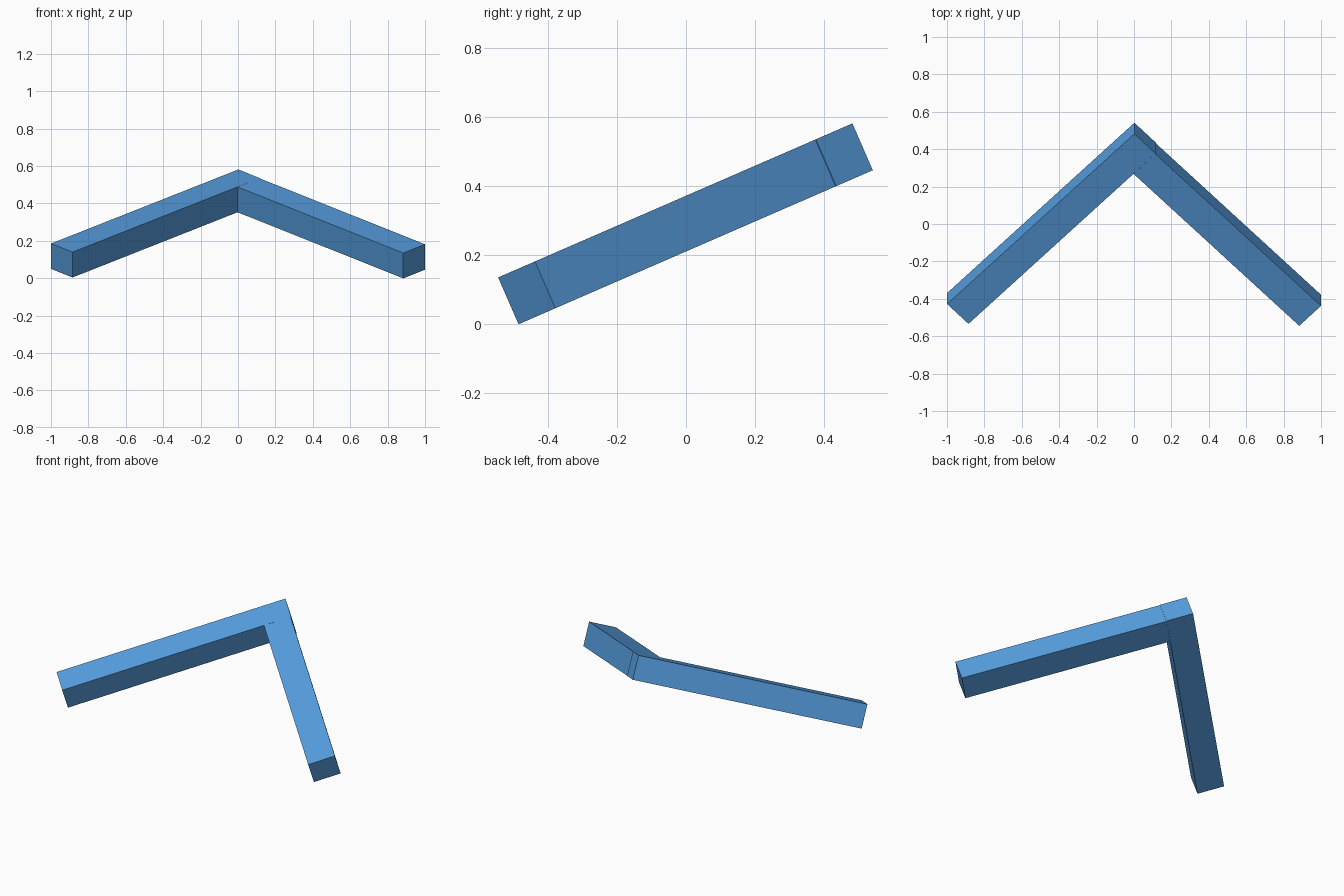
import bpy
from math import radians, sqrt
from mathutils import Matrix, Vector

if "Cube" in bpy.data.objects:
    bpy.data.objects.remove(bpy.data.objects["Cube"])

# Tilted plane of the bracket: local axes run along the two bars
FRAME = (Matrix.Translation((0, -0.484, 0))
         @ Matrix.Rotation(radians(23.5), 4, 'X')
         @ Matrix.Rotation(radians(45), 4, 'Z'))
THICK = 0.148

# Blue paint
blue = bpy.data.materials.new("blue")
blue.diffuse_color = (0.093, 0.339, 0.73, 1)
blue.use_nodes = True
blue.node_tree.nodes["Principled BSDF"].inputs["Base Color"].default_value = blue.diffuse_color


def bar(name, a0, a1, b0, b1, turn=0):
    """Square bar; limits along the diagonals x+v and v-x, turned about its far corner."""
    r = sqrt(2)
    a0, a1, b0, b1 = a0 / r, a1 / r, b0 / r, b1 / r
    bpy.ops.mesh.primitive_cube_add(size=1)
    ob = bpy.context.object
    ob.name = name
    size = Matrix.Diagonal((a1 - a0, b1 - b0, THICK, 1))
    centre = Matrix.Translation(Vector(((a0 + a1) / 2, (b0 + b1) / 2, THICK / 2)))
    pivot = Matrix.Translation((a1, b1, 0))
    spin = pivot @ Matrix.Rotation(radians(turn), 4, 'Z') @ pivot.inverted()
    ob.data.transform(FRAME @ spin @ centre @ size)
    ob.data.materials.append(blue)
    return ob


# Long bar runs through the corner, short bar butts against its side
bar("left_bar", -0.874, 1.120, 0.886, 1.116, -0.25)
bar("right_bar", 0.882, 1.115, -0.885, 0.886)
